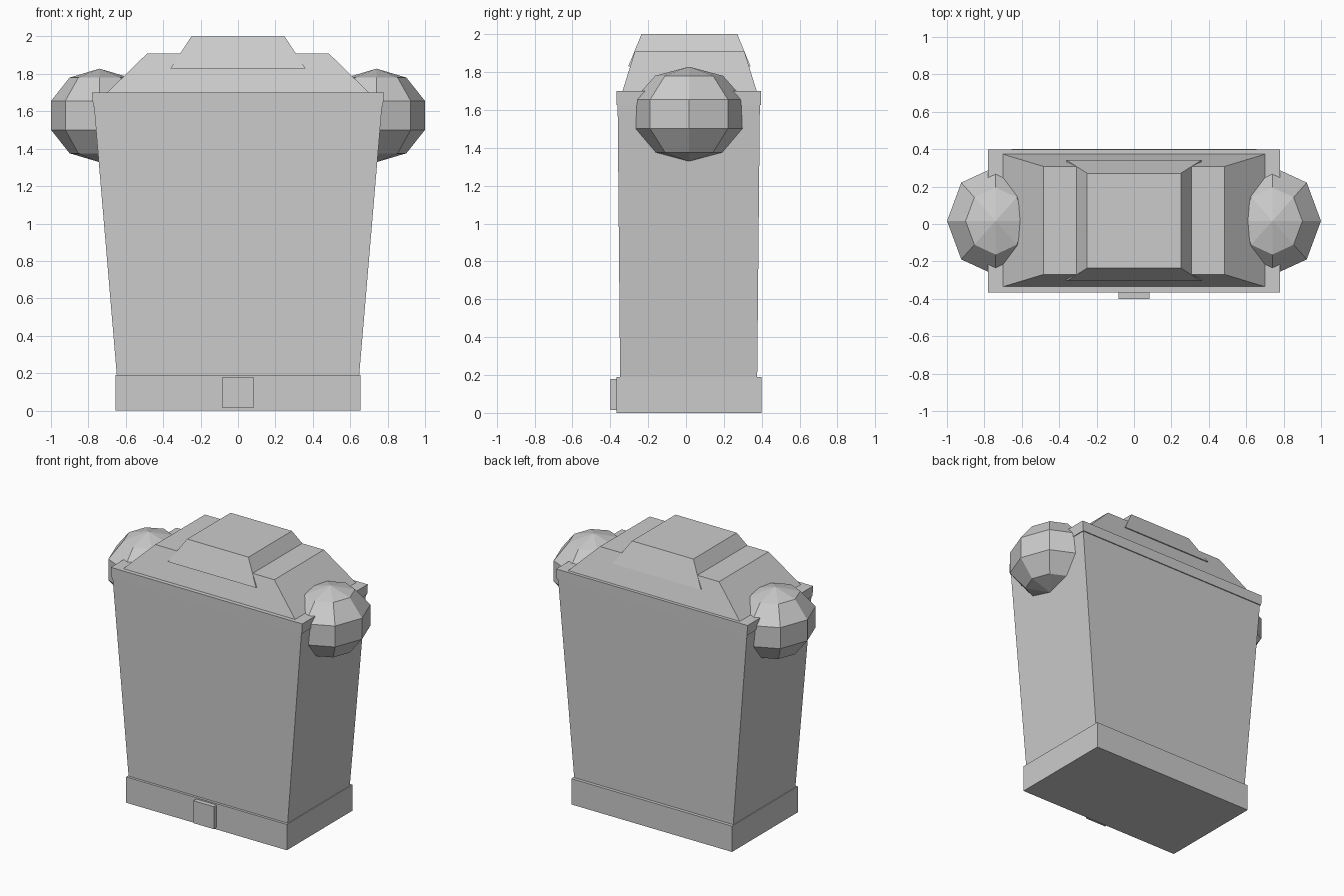
import bpy
import bmesh

# Remove the default cube
cube = bpy.data.objects.get("Cube")
if cube:
    bpy.data.objects.remove(cube, do_unlink=True)

# Single plain grey
GREY = (0.6, 0.6, 0.6, 1.0)
grey = bpy.data.materials.new("light_grey")
grey.use_nodes = True
grey.diffuse_color = GREY
grey.node_tree.nodes["Principled BSDF"].inputs["Base Color"].default_value = GREY


def finish(name, bm):
    bmesh.ops.recalc_face_normals(bm, faces=bm.faces)
    mesh = bpy.data.meshes.new(name)
    bm.to_mesh(mesh)
    bm.free()
    mesh.materials.append(grey)
    obj = bpy.data.objects.new(name, mesh)
    bpy.context.collection.objects.link(obj)
    return obj


def tapered_box(name, bottom, top):
    """Box between two levels, each given as (half width, front y, back y, z)."""
    bm = bmesh.new()
    rings = []
    for half, front, back, z in (bottom, top):
        corners = ((-half, front), (half, front), (half, back), (-half, back))
        rings.append([bm.verts.new((x, y, z)) for x, y in corners])
    low, high = rings
    bm.faces.new(low[::-1])
    bm.faces.new(high)
    for i in range(4):
        j = (i + 1) % 4
        bm.faces.new((low[i], low[j], high[j], high[i]))
    return finish(name, bm)


# Plinth, flared body and its rim
tapered_box("base", (0.655, -0.367, 0.4, 0), (0.655, -0.367, 0.4, 0.19))
tapered_box("body", (0.648, -0.348, 0.376, 0.19), (0.77, -0.361, 0.39, 1.63))
tapered_box("rim", (0.775, -0.366, 0.397, 1.625), (0.78, -0.366, 0.397, 1.70))

# Stepped lid
tapered_box("lid", (0.70, -0.335, 0.373, 1.70), (0.485, -0.27, 0.308, 1.91))
tapered_box("lid_cap", (0.36, -0.305, 0.341, 1.83), (0.25, -0.235, 0.271, 2.0))

# Small plate on the front of the plinth
tapered_box("front_plate", (0.083, -0.4, -0.36, 0.015), (0.083, -0.4, -0.36, 0.18))

# Faceted round knobs at the shoulders
for side, x in (("left", 0.74), ("right", -0.74)):
    bm = bmesh.new()
    bmesh.ops.create_uvsphere(bm, u_segments=8, v_segments=5, radius=1)
    bmesh.ops.scale(bm, vec=(0.273, 0.305, 0.25), verts=bm.verts)
    bmesh.ops.translate(bm, vec=(x, 0.016, 1.578), verts=bm.verts)
    finish(side + "_knob", bm)
